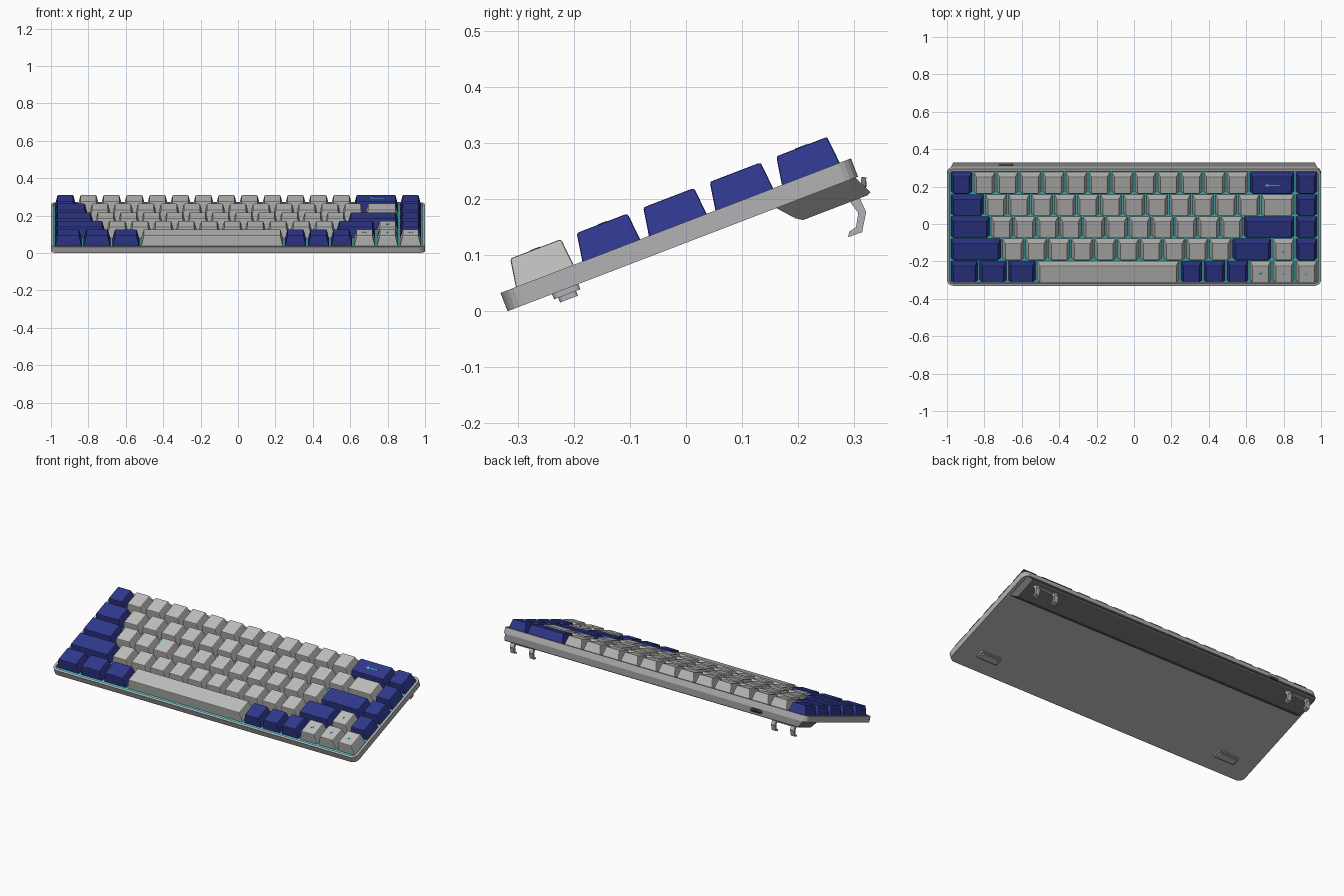
import bpy, bmesh, math
from mathutils import Matrix, Vector

if "Cube" in bpy.data.objects:
    bpy.data.objects.remove(bpy.data.objects["Cube"])

# Local frame: x across, y up the slope (0 = front edge), z normal to the board
TILT = Matrix.Translation((0, -0.318, 0)) @ Matrix.Rotation(math.radians(21), 4, 'X')
LENGTH, THICK = 0.669, 0.035


def material(name, rgb):
    m = bpy.data.materials.new(name)
    m.diffuse_color = (*rgb, 1)
    m.use_nodes = True
    m.node_tree.nodes["Principled BSDF"].inputs["Base Color"].default_value = m.diffuse_color
    return m


CASE = material("case grey", (0.45, 0.45, 0.46))
DARK = material("dark grey", (0.17, 0.17, 0.17))
KEY = material("key grey", (0.52, 0.52, 0.51))
BLUE = material("navy blue", (0.03, 0.04, 0.27))
TEAL = material("teal", (0.06, 0.58, 0.60))
BLACK = material("black", (0.02, 0.02, 0.02))


def finish(name, bm, mats, matrix=TILT):
    bmesh.ops.recalc_face_normals(bm, faces=bm.faces)
    me = bpy.data.meshes.new(name)
    bm.to_mesh(me)
    bm.free()
    for m in mats:
        me.materials.append(m)
    ob = bpy.data.objects.new(name, me)
    ob.matrix_world = matrix
    bpy.context.collection.objects.link(ob)
    return ob


def prism(bm, points, offset):
    """Closed polygon extruded along offset; returns the far face."""
    f = bm.faces.new([bm.verts.new(p) for p in points])
    r = bmesh.ops.extrude_face_region(bm, geom=[f], use_keep_orig=True)
    vs = [v for v in r["geom"] if isinstance(v, bmesh.types.BMVert)]
    bmesh.ops.translate(bm, verts=vs, vec=offset)
    return next(g for g in r["geom"] if isinstance(g, bmesh.types.BMFace))


def rounded_rect(x0, x1, y0, y1, z, r, n=5):
    pts = []
    for cx, cy, a in ((x1 - r, y1 - r, 0), (x0 + r, y1 - r, 90),
                      (x0 + r, y0 + r, 180), (x1 - r, y0 + r, 270)):
        for i in range(n + 1):
            t = math.radians(a + 90 * i / n)
            pts.append((cx + r * math.cos(t), cy + r * math.sin(t), z))
    return pts


def slab(name, x0, x1, y0, y1, z0, z1, r, mat, matrix=TILT):
    bm = bmesh.new()
    prism(bm, rounded_rect(x0, x1, y0, y1, z0, r), (0, 0, z1 - z0))
    return finish(name, bm, [mat], matrix)


# Case: rounded tray with a recessed teal floor
bm = bmesh.new()
top = prism(bm, rounded_rect(-1, 1, 0, LENGTH, 0, 0.035), (0, 0, THICK))
bmesh.ops.recalc_face_normals(bm, faces=bm.faces)
bmesh.ops.inset_individual(bm, faces=[top], thickness=0.014)
r = bmesh.ops.extrude_face_region(bm, geom=[top])
bmesh.ops.translate(bm, vec=(0, 0, -0.01),
                    verts=[g for g in r["geom"] if isinstance(g, bmesh.types.BMVert)])
if top.is_valid:
    bmesh.ops.delete(bm, geom=[top], context='FACES_ONLY')
for g in r["geom"]:
    if isinstance(g, bmesh.types.BMFace):
        g.material_index = 1
finish("case", bm, [CASE, TEAL])

# Rear housing under the case, ends tapered inward
bm = bmesh.new()
profile = [(0.513, 0), (0.538, -0.029), (0.55, -0.037), (0.672, -0.037), (0.680, -0.034), (0.664, 0)]
prism(bm, [(-0.98, y, z) for y, z in profile], (1.96, 0, 0))
for v in bm.verts:
    v.co.x *= 1 + 0.4 * v.co.z
finish("rear_housing", bm, [DARK])

# Keys
PITCH_X, PITCH_Y, X_START = 0.123, 0.127, -0.984


def key(name, x0, x1, y0, mat):
    bm = bmesh.new()
    x0, x1, y1 = x0 + 0.005, x1 - 0.005, y0 + 0.112
    lo = [(x0, y0), (x1, y0), (x1, y1), (x0, y1)]
    hi = [(x0 + .014, y0 + .010), (x1 - .014, y0 + .010), (x1 - .014, y1 - .005), (x0 + .014, y1 - .005)]
    a = [bm.verts.new((x, y, 0.028)) for x, y in lo]
    b = [bm.verts.new((x, y, 0.086)) for x, y in hi]
    bm.faces.new(a[::-1])
    bm.faces.new(b)
    for i in range(4):
        j = (i + 1) % 4
        bm.faces.new((a[i], a[j], b[j], b[i]))
    sharp = [e for e in bm.edges if max(v.co.z for v in e.verts) > 0.08]
    bmesh.ops.bevel(bm, geom=sharp, offset=0.004, segments=2, affect='EDGES', profile=0.5)
    finish(name, bm, [mat])


# Rows from front to back: (width in units, count, material)
ROWS = [
    [(1.25, 3, BLUE), (6.25, 1, KEY), (1, 3, BLUE), (1, 3, KEY)],
    [(2.25, 1, BLUE), (1, 10, KEY), (1.75, 1, BLUE), (1, 1, KEY), (1, 1, BLUE)],
    [(1.75, 1, BLUE), (1, 11, KEY), (2.25, 1, BLUE), (1, 1, BLUE)],
    [(1.5, 1, BLUE), (1, 12, KEY), (1.5, 1, KEY), (1, 1, BLUE)],
    [(1, 1, BLUE), (1, 12, KEY), (2, 1, BLUE), (1, 1, BLUE)],
]
for row, groups in enumerate(ROWS):
    x, n = X_START, 0
    for width, count, mat in groups:
        for _ in range(count):
            n += 1
            key(f"key_row{row + 1}_{n}", x, x + width * PITCH_X, 0.028 + row * PITCH_Y, mat)
            x += width * PITCH_X


# Teal arrow marks on key tops
def arrow(name, unit, row, angle, pts):
    bm = bmesh.new()
    prism(bm, [(px, py, 0) for px, py in pts], (0, 0, 0.0015))
    place = Matrix.Translation((X_START + unit * PITCH_X, 0.086 + row * PITCH_Y, 0.0855))
    finish(name, bm, [TEAL], TILT @ place @ Matrix.Rotation(math.radians(angle), 4, 'Z'))


small = [(-0.010, 0), (0.007, -0.009), (0.007, 0.009)]
long = [(-0.040, 0), (-0.018, -0.012), (-0.018, -0.003), (0.04, -0.003),
        (0.04, 0.003), (-0.018, 0.003), (-0.018, 0.012)]
arrow("long_arrow_mark", 14, 4, 0, long)
arrow("left_arrow_mark", 13.5, 0, 0, small)
arrow("down_arrow_mark", 14.5, 0, 90, small)
arrow("right_arrow_mark", 15.5, 0, 180, small)
arrow("up_arrow_mark", 14.5, 1, -90, small)

# Feet, mirrored left and right
LEG = [(.286, .205), (.305, .212), (.321, .177), (.314, .141), (.289, .132),
       (.291, .142), (.303, .150), (.307, .175), (.296, .190)]
for side, s in (("left", -1), ("right", 1)):
    cx = s * 0.81
    slab(f"{side}_front_foot", cx - .068, cx + .068, .085, .135, -.010, .001, .01, CASE)
    slab(f"{side}_front_foot_pad", cx - .055, cx + .055, .093, .127, -.019, -.009, .008, CASE)
    bm = bmesh.new()
    cx = s * 0.86
    for lx in (cx - 0.075, cx + 0.05):
        prism(bm, [(lx, y, z) for y, z in LEG], (0.025, 0, 0))
    bar = [LEG[0], LEG[1], (.312, .195), (.296, .190)]
    prism(bm, [(cx - 0.075, y, z) for y, z in bar], (0.15, 0, 0))
    finish(f"{side}_rear_foot", bm, [CASE], Matrix.Identity(4))

# Cable port on the sloped rear face of the housing
slope = math.atan2(0.034, 0.016)
face = TILT @ Matrix.Translation((-0.685, 0.672, -0.017)) @ Matrix.Rotation(-(math.pi / 2 + (math.pi / 2 - slope)), 4, 'X')
slab("port_shell", -.037, .037, -.014, .014, -.004, .005, .012, DARK, face)
slab("port_opening", -.029, .029, -.008, .008, .004, .006, .0075, BLACK, face)
